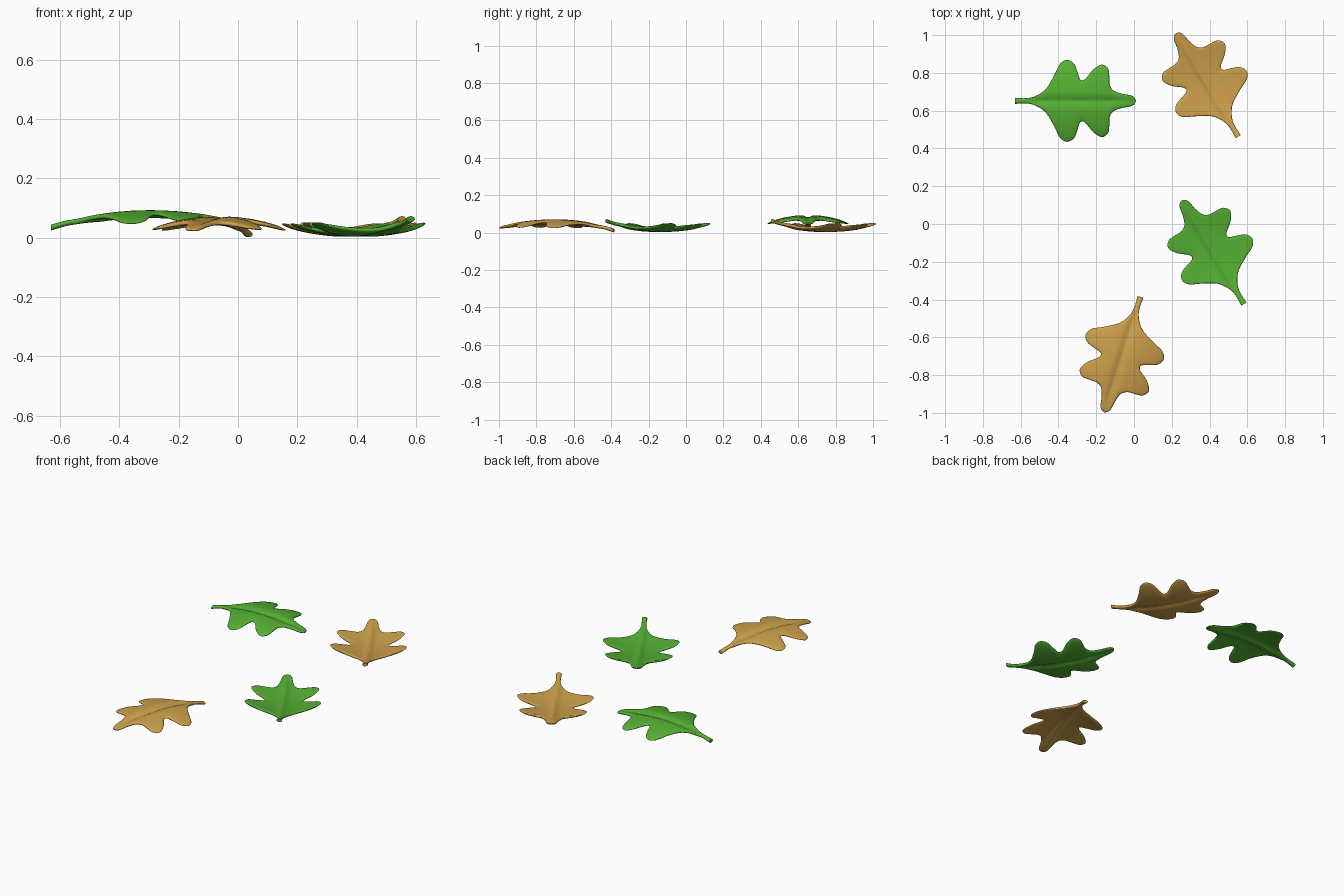
import bpy, bmesh
from math import exp, sqrt, radians
from mathutils import Matrix

if "Cube" in bpy.data.objects:
    bpy.data.objects.remove(bpy.data.objects["Cube"])

LENGTH = 0.64

# half outline of a lobed leaf: (distance from stem end, half width)
HALF = [(0, .016), (.06, .014), (.11, .026), (.165, .065), (.21, .14),
        (.238, .195), (.275, .217), (.312, .198), (.33, .155), (.346, .112),
        (.372, .116), (.413, .165), (.46, .192), (.493, .17), (.4993, .13),
        (.501, .088), (.52, .056), (.565, .038), (.61, .03), (.632, .018), (LENGTH, 0)]
ROWS = [0, .06, .12, .2, .32, .48, .64, .8, .9, .96, .99, 1]


def smooth_curve(pts, steps):
    """Catmull-Rom curve through the points."""
    out = []
    for i in range(len(pts) - 1):
        p0, p1, p2 = pts[max(i - 1, 0)], pts[i], pts[i + 1]
        p3 = pts[min(i + 2, len(pts) - 1)]
        for s in range(steps):
            t = s / steps
            out.append(tuple(0.5 * (2 * b + (c - a) * t + (2 * a - 5 * b + 4 * c - d) * t * t
                                    + (3 * b - a - 3 * c + d) * t ** 3)
                             for a, b, c, d in zip(p0, p1, p2, p3)))
    return out + [pts[-1]]


def height(u, v):
    """Arched, drooping blade with a groove along the midrib."""
    k = 0.48 if u < 0.33 else 0.40
    fade = min(1, max(0, (u - 0.05) / 0.12)) * min(1, max(0, (LENGTH - u) / 0.15))
    return 0.086 - k * (u - 0.33) ** 2 - 0.8 * v * v - 0.012 * fade * exp(-(v / 0.02) ** 2)


def leaf_mesh(name):
    outline = smooth_curve(HALF, 4)
    n = len(outline) - 1
    rows = [-t for t in reversed(ROWS[1:])] + ROWS
    bm = bmesh.new()
    caps = []
    for side in (1, -1):
        grid = []
        for i, (ou, ov) in enumerate(outline):
            axis = 0.6 * ou + 0.4 * LENGTH * i / n
            tip = sqrt(max(0, 1 - (axis / LENGTH) ** 24))
            thick = (0.008 + 0.002 * max(0, 1 - ou / 0.15)) * tip
            line = []
            for t in rows:
                a = abs(t)
                u, v = axis + (ou - axis) * a, ov * t
                power = 2 if ou < 0.08 else 6
                z = height(u, v) + side * thick * sqrt(max(0, 1 - a ** power))
                line.append(bm.verts.new((u, v, z)))
            grid.append(line)
        for a, b in zip(grid, grid[1:]):
            for j in range(len(rows) - 1):
                bm.faces.new((a[j], b[j], b[j + 1], a[j + 1]))
        caps.append(grid[0])
    # close the cut stem end
    for j in range(len(rows) - 1):
        bm.faces.new((caps[0][j], caps[0][j + 1], caps[1][j + 1], caps[1][j]))
    bmesh.ops.remove_doubles(bm, verts=bm.verts, dist=0.00005)
    bmesh.ops.recalc_face_normals(bm, faces=bm.faces)
    mesh = bpy.data.meshes.new(name)
    bm.to_mesh(mesh)
    bm.free()
    return mesh


def material(name, rgb):
    m = bpy.data.materials.new(name)
    m.diffuse_color = (*rgb, 1)
    m.use_nodes = True
    m.node_tree.nodes["Principled BSDF"].inputs["Base Color"].default_value = m.diffuse_color
    return m


green = material("leaf_green", (.09, .43, .032))
tan = material("leaf_tan", (.61, .35, .07))

# name, material, stem end x, y, z shift, heading, upside down
LEAVES = [("green_leaf_back", green, -.63, .652, 0, 0, False),
          ("tan_leaf_front", tan, .034, -.386, -.022, -107.4, False),
          ("green_leaf_right", green, .582, -.424, .096, 120.9, True),
          ("tan_leaf_back", tan, .552, .462, .096, 120.9, True)]

for name, mat, x, y, z, angle, flipped in LEAVES:
    mesh = leaf_mesh(name)
    place = Matrix.Translation((x, y, z)) @ Matrix.Rotation(radians(angle), 4, 'Z')
    if flipped:
        place = place @ Matrix.Rotation(radians(180), 4, 'X')
    mesh.transform(place)
    mesh.materials.append(mat)
    ob = bpy.data.objects.new(name, mesh)
    bpy.context.collection.objects.link(ob)
    bpy.context.view_layer.objects.active = ob
    ob.select_set(True)
    bpy.ops.object.shade_smooth_by_angle(angle=radians(50))
    ob.select_set(False)
